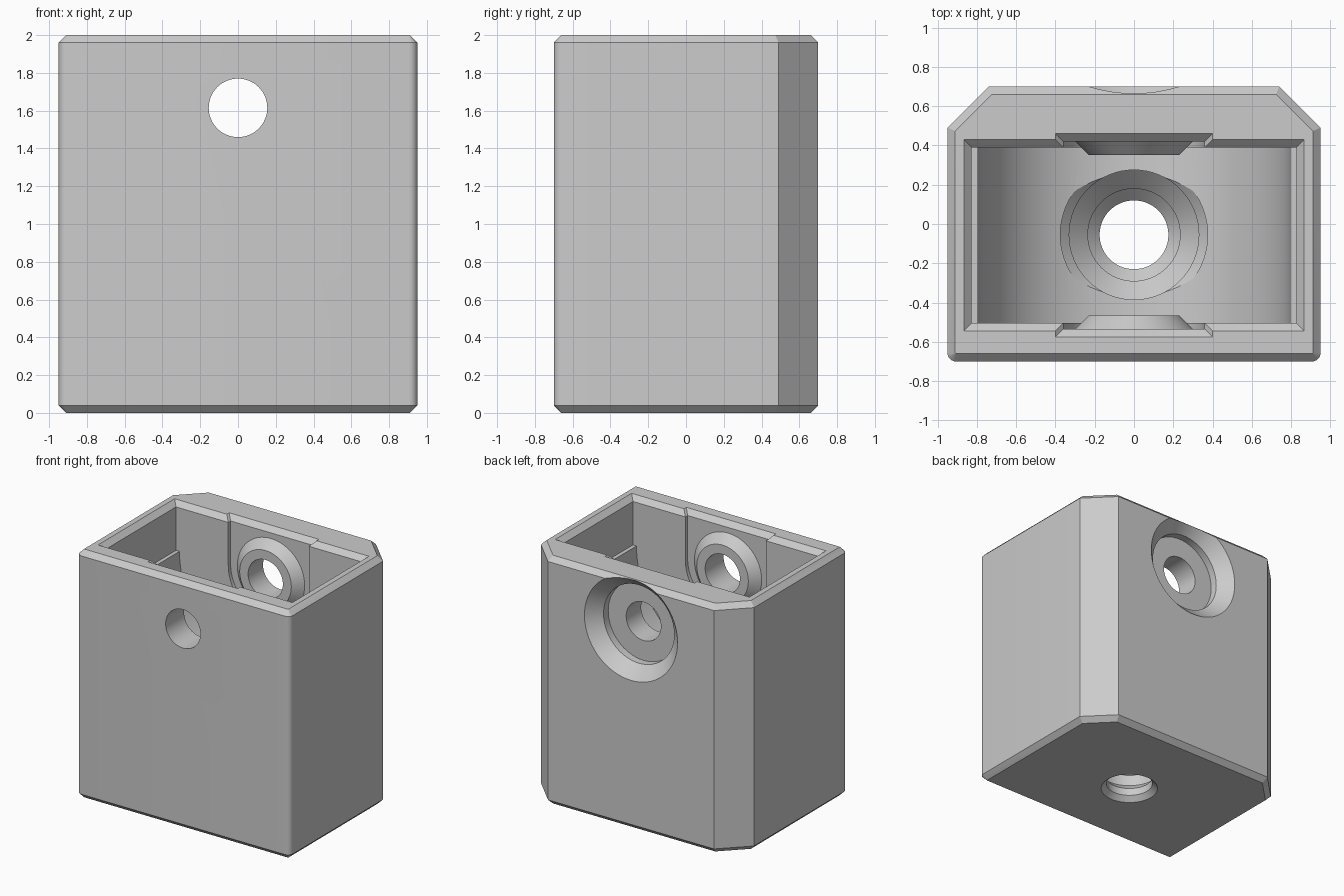
import bpy, bmesh, math

cube = bpy.data.objects.get("Cube")
if cube:
    bpy.data.objects.remove(cube, do_unlink=True)

grey = bpy.data.materials.new("plain_grey")
grey.use_nodes = True
grey.diffuse_color = (0.6, 0.6, 0.6, 1)
grey.node_tree.nodes["Principled BSDF"].inputs["Base Color"].default_value = (0.6, 0.6, 0.6, 1)

AXLE_Z = 1.615
HOLE_R = 0.155
BEVEL = 0.04
BACK, FRONT = 0.39, -0.505      # inner wall planes
SIDES = 64


def finish(name, bm):
    bmesh.ops.recalc_face_normals(bm, faces=bm.faces)
    mesh = bpy.data.meshes.new(name)
    bm.to_mesh(mesh)
    bm.free()
    mesh.materials.append(grey)
    obj = bpy.data.objects.new(name, mesh)
    bpy.context.collection.objects.link(obj)
    return obj


def hull(name, points):
    bm = bmesh.new()
    for p in points:
        bm.verts.new(p)
    bmesh.ops.convex_hull(bm, input=bm.verts[:])
    bmesh.ops.dissolve_limit(bm, angle_limit=0.01, verts=bm.verts, edges=bm.edges)
    return finish(name, bm)


def loft(name, rings):
    """Closed solid through rings with equal point counts."""
    bm = bmesh.new()
    loops = [[bm.verts.new(p) for p in ring] for ring in rings]
    for a, b in zip(loops, loops[1:]):
        for i in range(len(a)):
            j = (i + 1) % len(a)
            bm.faces.new((a[i], a[j], b[j], b[i]))
    bm.faces.new(loops[0])
    bm.faces.new(loops[-1])
    return finish(name, bm)


def lathe(name, profile, centre, axis):
    """Turn (radius, position) pairs about a line along y or z."""
    rings = []
    for r, h in profile:
        ring = []
        for i in range(SIDES):
            t = 2 * math.pi * i / SIDES
            u, v = r * math.cos(t), r * math.sin(t)
            ring.append((u, h, centre + v) if axis == "y" else (u, centre + v, h))
        rings.append(ring)
    return loft(name, rings)


def u_slot(name, radius, half_width, z, y0, y1):
    """Round-bottomed slot, open at the top."""
    pts = [(radius * math.cos(math.pi * (1 + i / SIDES)),
            z + radius * math.sin(math.pi * (1 + i / SIDES))) for i in range(SIDES + 1)]
    if half_width > radius:
        pts += [(half_width, z), (half_width, 2.1), (-half_width, 2.1), (-half_width, z)]
    else:
        pts += [(radius, 2.1), (-radius, 2.1)]
    return loft(name, [[(x, y, zz) for x, zz in pts] for y in (y0, y1)])


def mouth(name, half_width, y0, y1):
    """Flared rim cutter, growing by one bevel at the top face."""
    pts = []
    for z, g in ((2 - BEVEL, 0), (2 + BEVEL, 2 * BEVEL)):
        for x in (-half_width - g, half_width + g):
            pts += [(x, y0 - g, z), (x, y1 + g, z)]
    return hull(name, pts)


def combine(target, tool, operation):
    mod = target.modifiers.new(tool.name, "BOOLEAN")
    mod.operation = operation
    mod.solver = "EXACT"
    mod.object = tool
    bpy.context.view_layer.objects.active = target
    bpy.ops.object.modifier_apply(modifier=mod.name)
    bpy.data.objects.remove(tool, do_unlink=True)


# Outer block: bevelled rims, clipped back corners, rounded front corners
points = []
for z, inset, radius in ((0, BEVEL, 0.005), (BEVEL, 0, 0.045),
                         (2 - BEVEL, 0, 0.045), (2, BEVEL, 0.005)):
    w, d, cut = 0.95 - inset, 0.7 - inset, 0.21 - inset * 0.586
    for s in (-1, 1):
        points += [(s * w, d - cut, z), (s * (w - cut), d, z)]
        for i in range(7):
            t = math.pi / 2 * i / 6
            points.append((s * (w - radius + radius * math.cos(t)),
                           -d + radius - radius * math.sin(t), z))
housing = hull("housing", points)

# Wheel chamber and its flared rim
combine(housing, u_slot("chamber", 0.795, 0.826, 1.61, FRONT, BACK), "DIFFERENCE")
combine(housing, mouth("rim_flare", 0.826, FRONT, BACK), "DIFFERENCE")

# Axle pockets in both walls, each with a raised conical boss
for label, wall, s in (("back", BACK, 1), ("front", FRONT, -1)):
    deep = wall + s * 0.03
    y0, y1 = sorted((wall - s * 0.1, deep))
    combine(housing, u_slot(label + "_pocket", 0.36, 0.36, AXLE_Z, y0, y1), "DIFFERENCE")
    combine(housing, mouth(label + "_pocket_flare", 0.36, y0, y1), "DIFFERENCE")
    boss = [(0.23, deep - s * 0.07), (0.3, deep), (0.3, deep + s * 0.03)]
    combine(housing, lathe(label + "_boss", boss, AXLE_Z, "y"), "UNION")

# Axle hole with a countersunk recess at the back
combine(housing, lathe("axle_hole", [(HOLE_R, -1), (HOLE_R, 1)], AXLE_Z, "y"), "DIFFERENCE")
recess = [(0.315, 0.54), (0.315, 0.6), (0.515, 0.8)]
combine(housing, lathe("bolt_recess", recess, AXLE_Z, "y"), "DIFFERENCE")

# Stepped cord hole through the floor
cord = [(0.225, -0.01), (0.175, 0.04), (0.175, 0.1), (0.235, 0.16), (0.235, 0.25),
        (0.33, 0.345), (0.33, 0.83), (0.375, 0.875), (0.375, 1.1)]
combine(housing, lathe("cord_hole", cord, -0.055, "z"), "DIFFERENCE")

bpy.ops.object.select_all(action="DESELECT")
housing.select_set(True)
bpy.context.view_layer.objects.active = housing
bpy.ops.object.shade_smooth_by_angle(angle=math.radians(25))
